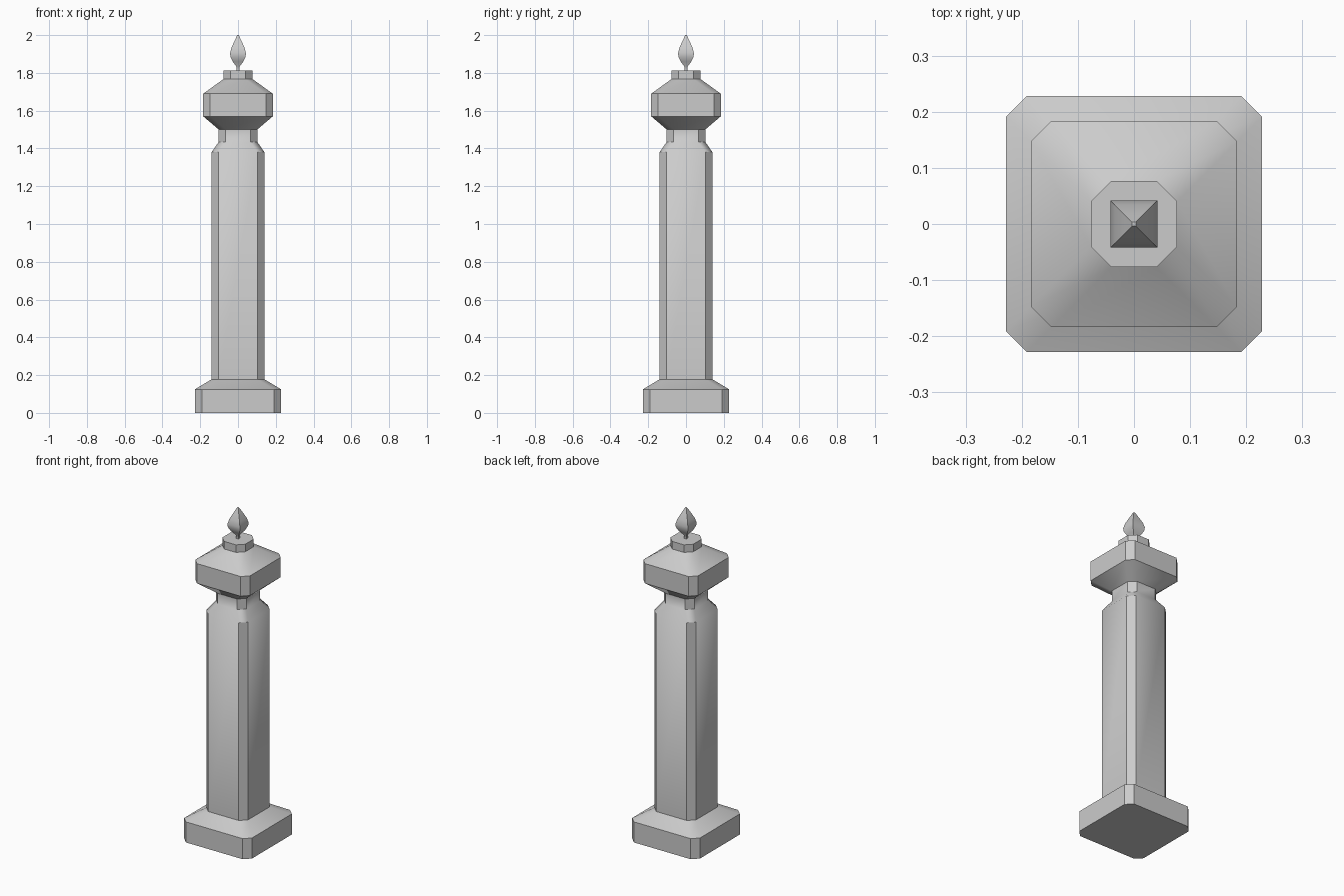
import bpy, bmesh, math

if "Cube" in bpy.data.objects:
    bpy.data.objects.remove(bpy.data.objects["Cube"])


def ring_points(half, cut):
    """Square cross-section, with corners cut off when cut > 0."""
    if cut == 0:
        return [(half, -half), (half, half), (-half, half), (-half, -half)]
    k = half - cut
    return [(half, -k), (half, k), (k, half), (-k, half),
            (-half, k), (-half, -k), (-k, -half), (k, -half)]


def loft(name, profile, cut=0.037, bottom=False, top=False, angle=40):
    """Skin a stack of (half width, height) sections."""
    bm = bmesh.new()
    rings = [[bm.verts.new((x, y, z)) for x, y in ring_points(h, cut)]
             for h, z in profile]
    n = len(rings[0])
    for a, b in zip(rings, rings[1:]):
        for i in range(n):
            j = (i + 1) % n
            bm.faces.new((a[i], a[j], b[j], b[i]))
    if bottom:
        bm.faces.new(rings[0][::-1])
    if top:
        bm.faces.new(rings[-1])
    mesh = bpy.data.meshes.new(name)
    bm.to_mesh(mesh)
    bm.free()
    obj = bpy.data.objects.new(name, mesh)
    bpy.context.collection.objects.link(obj)
    bpy.ops.object.select_all(action='DESELECT')
    obj.select_set(True)
    bpy.context.view_layer.objects.active = obj
    bpy.ops.object.shade_smooth_by_angle(angle=math.radians(angle))
    return obj


# Base block with sloped shoulder
loft("base", [(0.228, 0), (0.228, 0.125), (0.14, 0.178)], bottom=True)

# Shaft narrowing to the neck
loft("shaft", [(0.14, 0.178), (0.14, 1.38), (0.102, 1.435), (0.102, 1.5)])

# Flared head with sloped roof and small collar
loft("head", [(0.102, 1.5), (0.184, 1.57), (0.184, 1.69),
              (0.077, 1.767), (0.077, 1.813)], top=True)

# Square leaf-shaped finial on a thin stem
loft("finial", [(0.007, 1.813), (0.007, 1.832), (0.028, 1.86), (0.040, 1.885),
                (0.042, 1.905), (0.034, 1.935), (0.018, 1.97), (0.004, 2.0)],
     cut=0, top=True)
